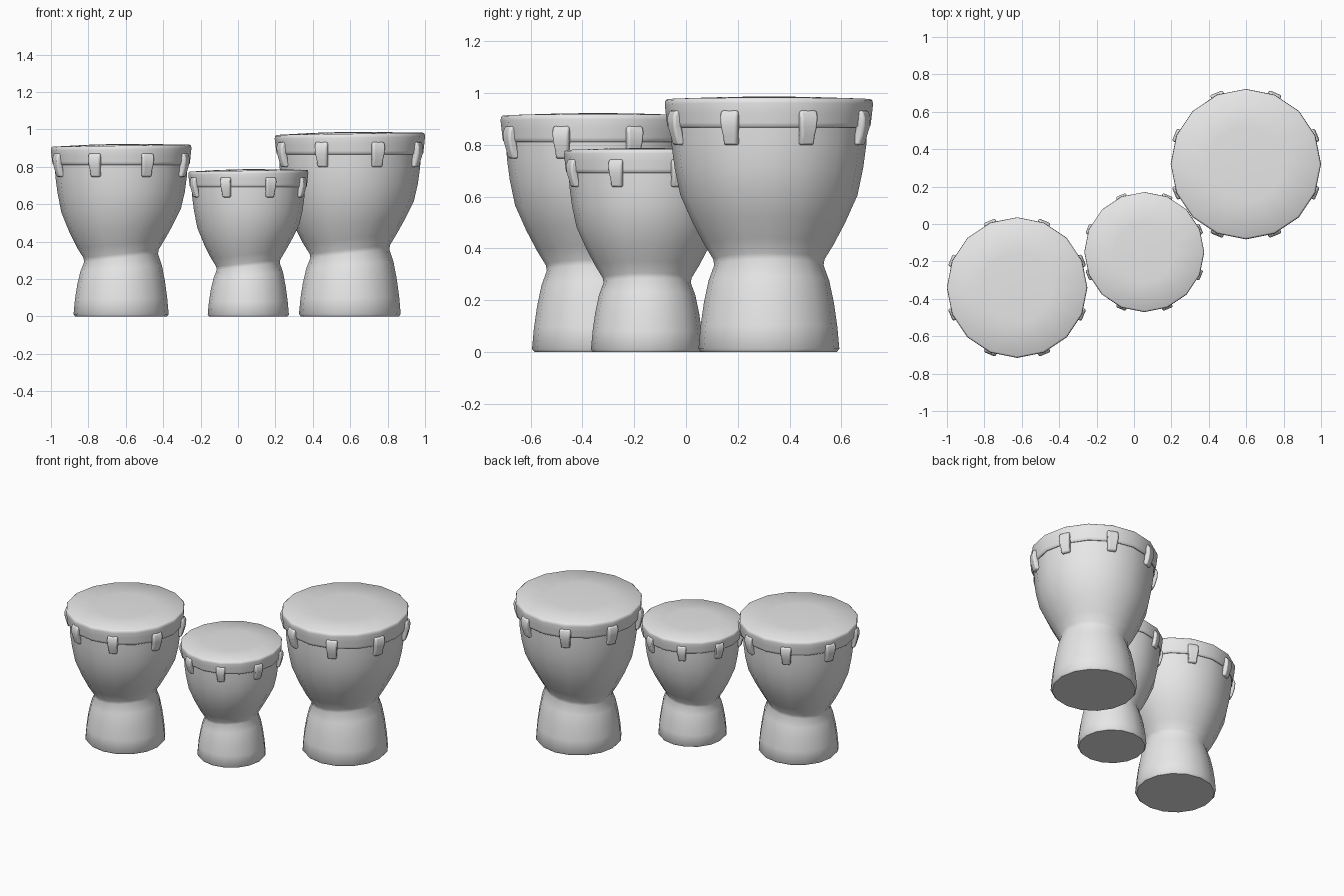
import bpy, bmesh, math
from mathutils import Matrix, Vector

if "Cube" in bpy.data.objects:
    bpy.data.objects.remove(bpy.data.objects["Cube"])

SIDES = 16
grey = bpy.data.materials.new("plain_grey")
grey.diffuse_color = (0.8, 0.8, 0.8, 1)
grey.use_nodes = True
grey.node_tree.nodes["Principled BSDF"].inputs["Base Color"].default_value = grey.diffuse_color

# Profiles as (radius, height, sideways tilt) for the full-size drum
SHELL = [(0, 0, 0), (0.262, 0, 0), (0.272, 0.012, 0), (0.264, 0.1, 0.01),
         (0.251, 0.19, 0.04), (0.233, 0.275, 0.08), (0.211, 0.335, 0.11),
         (0.215, 0.358, 0.11), (0.25, 0.415, 0.1), (0.295, 0.5, 0.07),
         (0.342, 0.605, 0.03), (0.364, 0.71, 0), (0.376, 0.8, 0),
         (0.38, 0.9, 0), (0, 0.9, 0)]
HEAD = [(0.36, 0.872, 0), (0.384, 0.866, 0), (0.392, 0.872, 0),
        (0.394, 0.885, 0), (0.398, 0.92, 0.005), (0.402, 0.955, 0.015),
        (0.4, 0.97, 0.015), (0.392, 0.976, 0.015), (0.2, 0.983, 0.01),
        (0, 0.987, 0)]
# Clip rows: outer radius, height, half width
CLIP = [(0.404, 0.932, 0.035), (0.413, 0.905, 0.036), (0.411, 0.87, 0.034),
        (0.402, 0.835, 0.029), (0.391, 0.798, 0.028)]


def finish(bm, name, angle, loc, scale):
    bmesh.ops.recalc_face_normals(bm, faces=bm.faces)
    mesh = bpy.data.meshes.new(name)
    bm.to_mesh(mesh)
    bm.free()
    mesh.transform(Matrix.Translation(Vector(loc)) @ Matrix.Scale(scale, 4))
    mesh.materials.append(grey)
    ob = bpy.data.objects.new(name, mesh)
    bpy.context.collection.objects.link(ob)
    bpy.ops.object.select_all(action='DESELECT')
    ob.select_set(True)
    bpy.context.view_layer.objects.active = ob
    bpy.ops.object.shade_smooth_by_angle(angle=math.radians(angle))
    return ob


def lathe(profile):
    bm = bmesh.new()
    rings = []
    for r, z, tilt in profile:
        if r == 0:
            rings.append([bm.verts.new((0, 0, z))] * SIDES)
            continue
        ring = []
        for i in range(SIDES):
            a = math.tau * i / SIDES
            x, y = r * math.cos(a), r * math.sin(a)
            ring.append(bm.verts.new((x, y, z + tilt * x)))
        rings.append(ring)
    for low, high in zip(rings, rings[1:]):
        for i in range(SIDES):
            j = (i + 1) % SIDES
            corners = list(dict.fromkeys((low[i], low[j], high[j], high[i])))
            bm.faces.new(corners)
    return bm


def clips():
    bm = bmesh.new()
    for k in range(8):
        turn = Matrix.Rotation(math.tau * (k + 0.5) / 8, 3, 'Z')
        rows = []
        for r, z, w in CLIP:
            pts = [(r, -w), (r, w), (r - 0.035, w), (r - 0.035, -w)]
            rows.append([bm.verts.new(turn @ Vector((x, y, z))) for x, y in pts])
        for a, b in zip(rows, rows[1:]):
            for i in range(4):
                j = (i + 1) % 4
                bm.faces.new((a[i], a[j], b[j], b[i]))
        bm.faces.new(rows[0])
        bm.faces.new(rows[-1])
    return bm


def drum(label, x, y, scale):
    loc = (x, y, 0)
    finish(lathe(SHELL), label + "_shell", 45, loc, scale)
    finish(lathe(HEAD), label + "_head_and_rim", 50, loc, scale)
    ob = finish(clips(), label + "_rim_clips", 50, loc, scale)
    bevel = ob.modifiers.new("rounded_edges", 'BEVEL')
    bevel.width = 0.009 * scale
    bevel.segments = 2
    bevel.limit_method = 'ANGLE'
    bevel.angle_limit = math.radians(40)


drum("large_drum", 0.598, 0.32, 1.0)
drum("medium_drum", -0.625, -0.34, 0.935)
drum("small_drum", 0.055, -0.15, 0.798)
